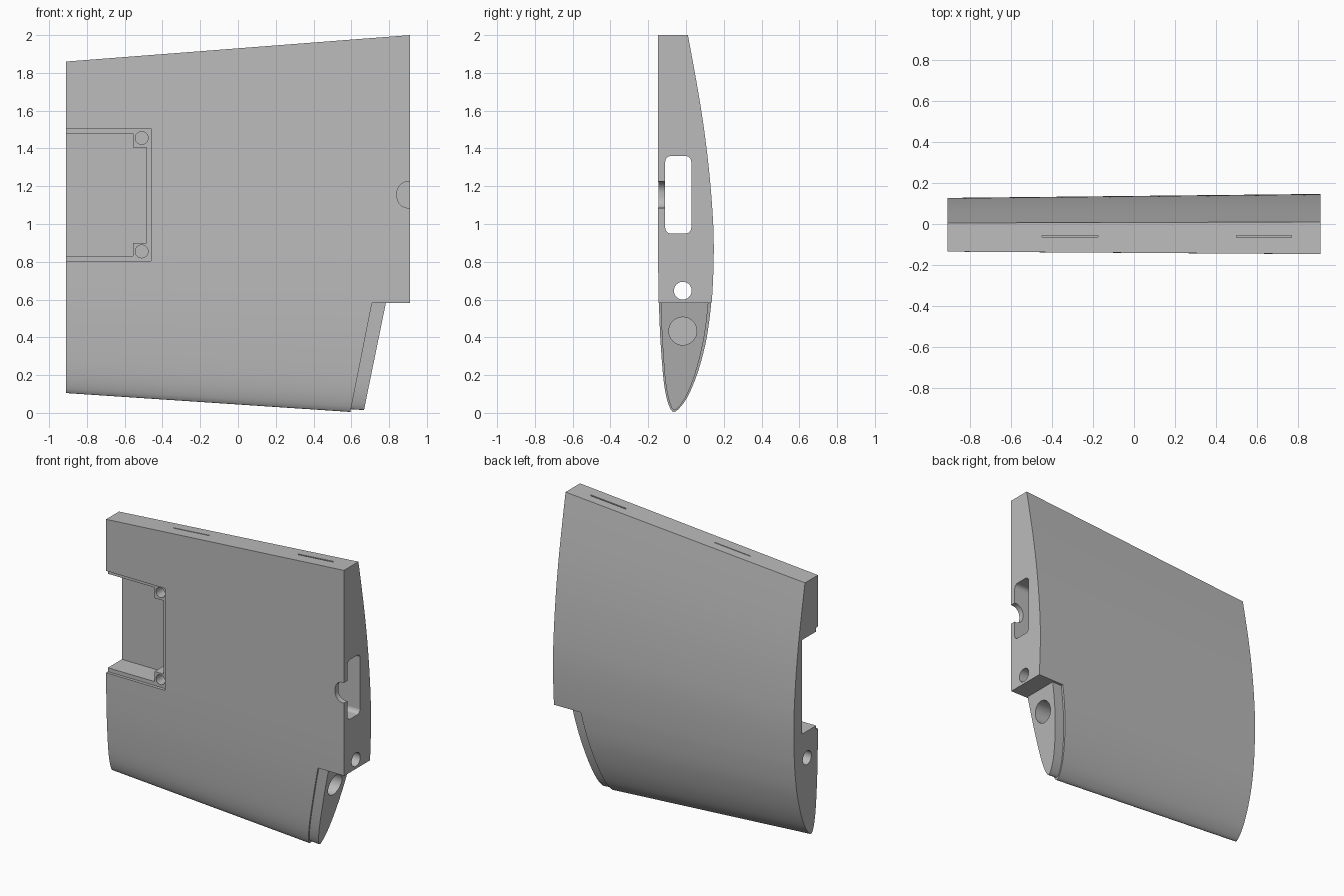
import bpy, bmesh, math
from mathutils import Vector

cube = bpy.data.objects.get("Cube")
if cube:
    bpy.data.objects.remove(cube, do_unlink=True)

grey = bpy.data.materials.new("plain grey")
grey.use_nodes = True
grey.diffuse_color = (0.5, 0.5, 0.5, 1)
grey.node_tree.nodes["Principled BSDF"].inputs["Base Color"].default_value = (0.5, 0.5, 0.5, 1)

HALF = 0.911


def solid(name, ring_a, ring_b):
    """Closed solid between two matching rings of points."""
    bm = bmesh.new()
    a = [bm.verts.new(p) for p in ring_a]
    b = [bm.verts.new(p) for p in ring_b]
    n = len(a)
    bm.faces.new(a)
    bm.faces.new(b)
    for i in range(n):
        j = (i + 1) % n
        bm.faces.new((a[i], a[j], b[j], b[i]))
    bmesh.ops.recalc_face_normals(bm, faces=bm.faces)
    mesh = bpy.data.meshes.new(name)
    bm.to_mesh(mesh)
    bm.free()
    mesh.materials.append(grey)
    obj = bpy.data.objects.new(name, mesh)
    bpy.context.collection.objects.link(obj)
    return obj


def prism(name, pts, axis, lo, hi):
    """Extrude a 2D outline along x (pts are y,z) or along y (pts are x,z)."""
    def ring(d):
        return [(d, u, v) if axis == "x" else (u, d, v) for u, v in pts]
    return solid(name, ring(lo), ring(hi))


def rounded(u0, u1, v0, v1, r, steps=8):
    """Rounded rectangle outline; a circle when r is half its width."""
    pts = []
    corners = ((u1 - r, v1 - r), (u0 + r, v1 - r), (u0 + r, v0 + r), (u1 - r, v0 + r))
    for k, (cu, cv) in enumerate(corners):
        for s in range(steps + 1):
            ang = math.pi / 2 * (k + s / steps)
            p = (cu + r * math.cos(ang), cv + r * math.sin(ang))
            if not pts or math.dist(p, pts[-1]) > 1e-5:
                pts.append(p)
    if math.dist(pts[0], pts[-1]) < 1e-5:
        pts.pop()
    return pts


def rect(u0, u1, v0, v1):
    return [(u0, v0), (u1, v0), (u1, v1), (u0, v1)]


def circle(u, v, r):
    return rounded(u - r, u + r, v - r, v + r, r)


def combine(target, tool, operation):
    mod = target.modifiers.new("combine", "BOOLEAN")
    mod.operation = operation
    mod.solver = "EXACT"
    mod.object = tool
    bpy.context.view_layer.objects.active = target
    bpy.ops.object.modifier_apply(modifier=mod.name)
    bpy.data.objects.remove(tool, do_unlink=True)


# Airfoil outline at the wide end: rear top, round the nose, up the flat front
key = [Vector(p) for p in (
    (0.01, 2.0), (0.047, 1.8), (0.081, 1.6), (0.109, 1.4), (0.13, 1.2), (0.144, 1.0),
    (0.147, 0.85), (0.143, 0.7), (0.133, 0.55), (0.11, 0.38), (0.07, 0.22),
    (0.025, 0.1), (-0.018, 0.025), (-0.065, -0.016), (-0.095, 0.03), (-0.118, 0.14),
    (-0.134, 0.33), (-0.143, 0.52), (-0.147, 0.75), (-0.147, 0.95))]
outline = []
for i in range(len(key) - 1):
    p0, p1, p2, p3 = key[max(i - 1, 0)], key[i], key[i + 1], key[min(i + 2, len(key) - 1)]
    for s in range(4):
        t = s / 4
        outline.append(0.5 * (2 * p1 + (p2 - p0) * t + (2 * p0 - 5 * p1 + 4 * p2 - p3) * t ** 2
                              + (3 * p1 - p0 - 3 * p2 + p3) * t ** 3))
outline.append(Vector((-0.147, 2.0)))


def wing(name, pts):
    """Tapered panel: the narrow end is a reduced copy of the outline."""
    narrow = [(-HALF, 0.893 * y - 0.0037, 0.105 + (z + 0.016) * 0.8705) for y, z in pts]
    return solid(name, narrow, [(HALF, y, z) for y, z in pts])


# Main panel with its lower corner cut away on a slant
panel = wing("wing_panel", outline)
combine(panel, prism("corner_cut", [(0.574, -0.1), (1.2, -0.1), (1.2, 0.583), (0.71, 0.583)],
                     "y", -0.5, 0.5), "DIFFERENCE")

# Slimmer plug that steps out of the slanted cut
plug = wing("tip_plug", [(-0.03 + (y + 0.03) * 0.91, z + 0.015) for y, z in outline])
combine(plug, prism("plug_bounds", [(0.45, -0.1), (0.6435, -0.1), (0.783, 0.583),
                                    (0.783, 0.59), (0.45, 0.59)], "y", -0.5, 0.5), "INTERSECT")
combine(panel, plug, "UNION")

# Hatch: shallow rebate, then a deep pocket that leaves two corner pads
pocket = [(-1.1, 0.83), (-0.555, 0.83), (-0.555, 0.9), (-0.485, 0.9),
          (-0.485, 1.405), (-0.555, 1.405), (-0.555, 1.478), (-1.1, 1.478)]
cutters = [
    prism("hatch_rebate", rect(-1.1, -0.46, 0.803, 1.505), "y", -0.4, -0.116),
    prism("hatch_pocket", pocket, "y", -0.4, 0.036),
    # Cable channel, its side notch, rod hole and blind tip hole
    prism("cable_channel", rounded(-0.11, 0.028, 0.95, 1.36, 0.03), "x", -0.52, 1.1),
    prism("cable_notch", rounded(0.842, 1.1, 1.085, 1.225, 0.06), "y", -0.4, -0.06),
    prism("rod_hole", circle(-0.017, 0.647, 0.047), "x", -1.1, 1.1),
    prism("tip_hole", circle(-0.017, 0.433, 0.074), "x", 0.35, 1.1),
    # Hinge slots in the top edge
    prism("hinge_slot_right", rect(-0.063, -0.057, 1.7, 2.2), "x", -0.45, -0.175),
    prism("hinge_slot_left", rect(-0.066, -0.056, 1.75, 2.2), "x", 0.5, 0.77),
]
for z in (0.855, 1.455):
    cutters.append(prism("screw_hole", circle(-0.51, z, 0.034), "y", -0.4, 0.0))
for cutter in cutters:
    combine(panel, cutter, "DIFFERENCE")

# Smooth skin with crisp edges
bpy.ops.object.select_all(action="DESELECT")
panel.select_set(True)
bpy.context.view_layer.objects.active = panel
bpy.ops.object.shade_smooth_by_angle(angle=math.radians(25))
weighted = panel.modifiers.new("weighted_normals", "WEIGHTED_NORMAL")
weighted.keep_sharp = True
